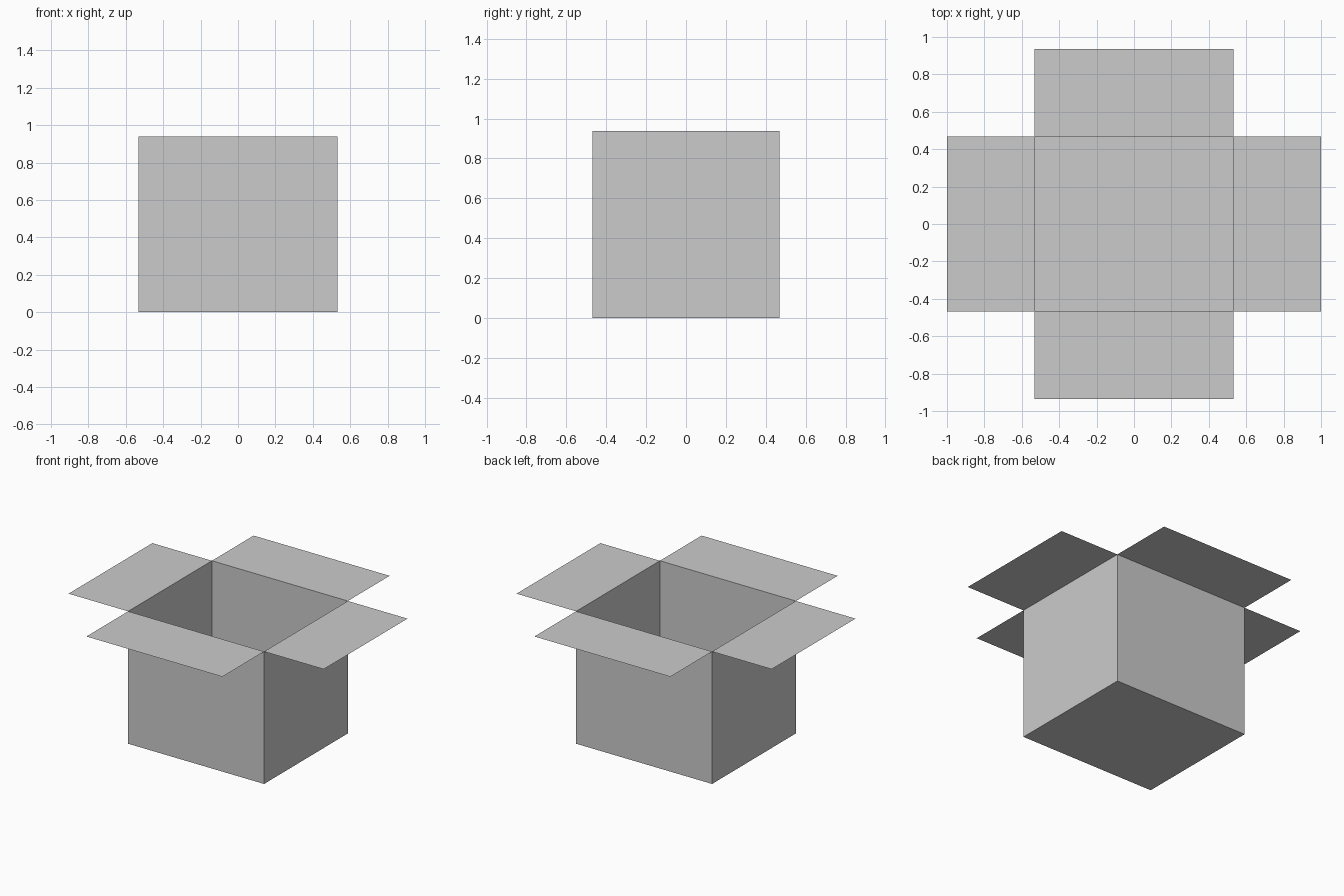
import bpy
import math
from mathutils import Matrix, Vector

cube = bpy.data.objects.get("Cube")
if cube:
    bpy.data.objects.remove(cube, do_unlink=True)

HALF_X, HALF_Y, HEIGHT, FLAP = 0.533, 0.469, 0.938, 0.467

# Plain grey card
card = bpy.data.materials.new("grey_card")
card.use_nodes = True
colour = (0.6, 0.6, 0.6, 1)
card.diffuse_color = colour
card.node_tree.nodes["Principled BSDF"].inputs["Base Color"].default_value = colour


def sheet(name, corner, u, v):
    """Flat rectangle spanned by edges u and v from a corner."""
    c, u, v = Vector(corner), Vector(u), Vector(v)
    mesh = bpy.data.meshes.new(name)
    mesh.from_pydata([c, c + u, c + u + v, c + v], [], [(0, 1, 2, 3)])
    mesh.materials.append(card)
    obj = bpy.data.objects.new(name, mesh)
    bpy.context.collection.objects.link(obj)
    return obj


# Box floor, facing down
sheet("box_floor", (-HALF_X, -HALF_Y, 0), (0, 2 * HALF_Y, 0), (2 * HALF_X, 0, 0))

# Each side has a wall and an open flap folded level with the rim
for i, side in enumerate(("front", "right_hand", "back", "left_hand")):
    turn = Matrix.Rotation(-i * math.pi / 2, 3, "Z")
    half, reach = (HALF_X, HALF_Y) if i % 2 == 0 else (HALF_Y, HALF_X)
    along = turn @ Vector((2 * half, 0, 0))
    base = turn @ Vector((-half, -reach, 0))
    rim = base + Vector((0, 0, HEIGHT))
    sheet(side + "_wall", base, along, (0, 0, HEIGHT))
    outward = turn @ Vector((0, -FLAP, 0))
    sheet(side + "_flap", rim + outward, along, -outward)
